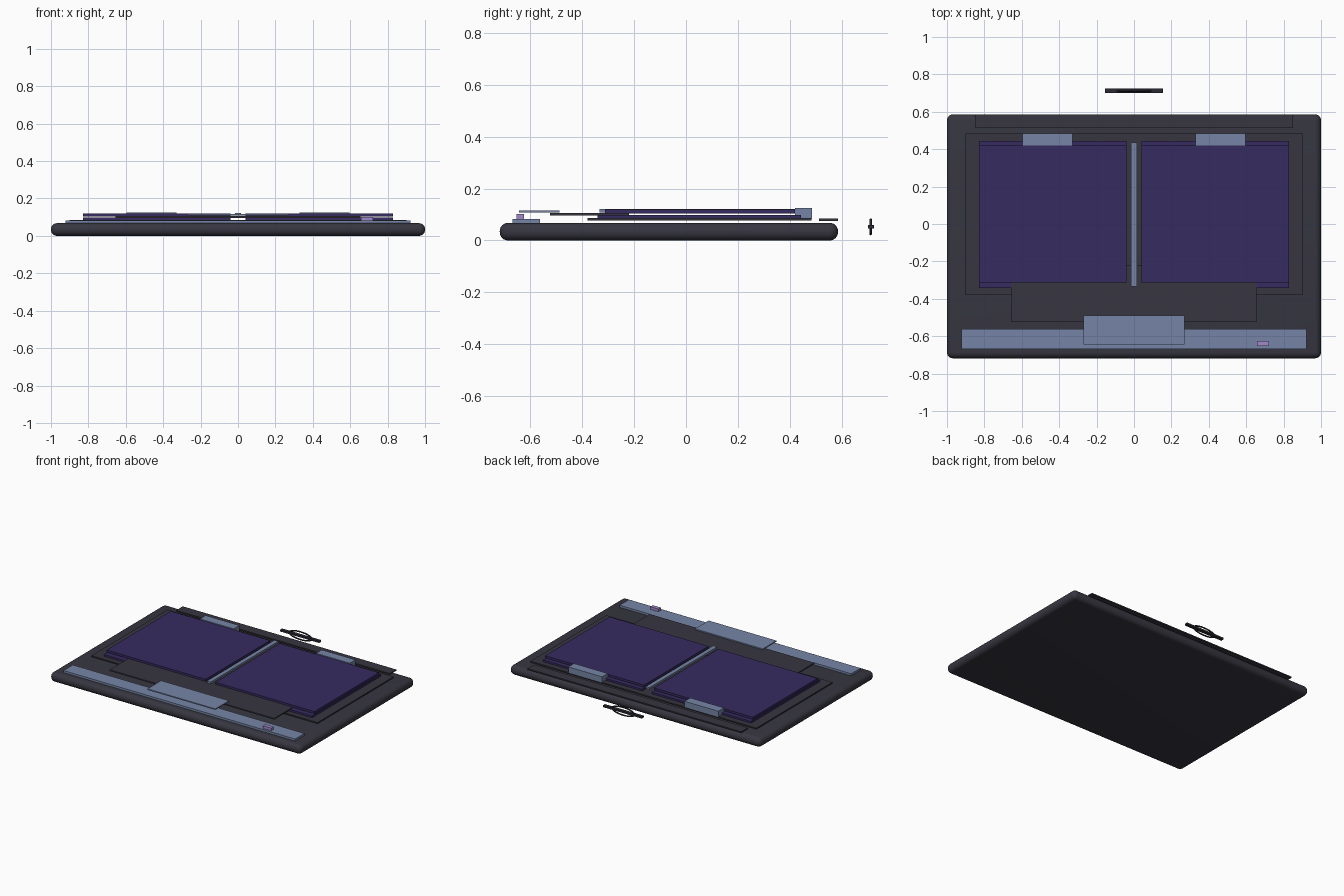
import bpy
import math

if "Cube" in bpy.data.objects:
    bpy.data.objects.remove(bpy.data.objects["Cube"], do_unlink=True)


def material(name, r, g, b):
    m = bpy.data.materials.new(name)
    m.use_nodes = True
    m.diffuse_color = (r, g, b, 1)
    m.node_tree.nodes["Principled BSDF"].inputs["Base Color"].default_value = (r, g, b, 1)
    return m


CHARCOAL = material("charcoal", 0.038, 0.037, 0.052)
PURPLE = material("deep purple", 0.037, 0.024, 0.115)
STEEL = material("steel blue", 0.18, 0.235, 0.38)
LAVENDER = material("lavender", 0.35, 0.25, 0.58)
BLACK = material("near black", 0.023, 0.023, 0.034)


def box(name, mat, x, y, z, bevel=0.0, segments=1):
    """Box spanning the (low, high) ranges x, y and z."""
    spans = (x, y, z)
    bpy.ops.mesh.primitive_cube_add(size=1, location=[(a + b) / 2 for a, b in spans])
    ob = bpy.context.object
    ob.name = name
    ob.scale = [b - a for a, b in spans]
    bpy.ops.object.transform_apply(location=False, rotation=False, scale=True)
    ob.data.materials.append(mat)
    if bevel:
        mod = ob.modifiers.new("rounded edges", "BEVEL")
        mod.width = bevel
        mod.segments = segments
        bpy.ops.object.modifier_apply(modifier=mod.name)
        bpy.ops.object.shade_smooth_by_angle(angle=math.radians(35))
    return ob


# Rounded body slab
box("body", CHARCOAL, (-1, 1), (-0.718, 0.586), (0, 0.068), 0.032, 6)

# Dark plates layered on the body
box("bed_plate", CHARCOAL, (-0.9, 0.9), (-0.38, 0.484), (0.077, 0.086))
box("rear_plate", CHARCOAL, (-0.85, 0.85), (0.512, 0.586), (0.076, 0.085))
box("front_plate", CHARCOAL, (-0.655, 0.655), (-0.524, -0.22), (0.096, 0.105))

# Front strip with its button and the pad above it
box("front_strip", STEEL, (-0.922, 0.922), (-0.668, -0.562), (0.066, 0.083))
box("button", LAVENDER, (0.657, 0.722), (-0.653, -0.625), (0.083, 0.102))
box("front_pad", STEEL, (-0.27, 0.27), (-0.643, -0.488), (0.108, 0.116))

# Paired panels and rear clips
for side, sign in (("left", 1), ("right", -1)):
    def mirrored(a, b):
        return tuple(sorted((sign * a, sign * b)))
    box(side + "_lower_panel", PURPLE, mirrored(0.039, 0.828), (-0.342, 0.444), (0.086, 0.099))
    box(side + "_upper_panel", PURPLE, mirrored(0.039, 0.828), (-0.313, 0.42), (0.104, 0.12))
    box(side + "_rear_clip", STEEL, mirrored(0.328, 0.597), (0.42, 0.485), (0.085, 0.126))

# Divider between the panels
box("divider", STEEL, (-0.015, 0.015), (-0.333, 0.437), (0.108, 0.122))

# Detached bar and oval ring behind the body
box("rear_bar", BLACK, (-0.155, 0.155), (0.701, 0.724), (0.046, 0.059))
curve = bpy.data.curves.new("rear_ring", "CURVE")
curve.dimensions = "3D"
curve.bevel_depth = 0.005
curve.bevel_resolution = 2
count = 32
spline = curve.splines.new("POLY")
spline.points.add(count - 1)
spline.use_cyclic_u = True
for i, p in enumerate(spline.points):
    t = 2 * math.pi * i / count
    p.co = (0.09 * math.cos(t), 0.712, 0.0525 + 0.028 * math.sin(t), 1)
curve.materials.append(BLACK)
ring = bpy.data.objects.new("rear_ring", curve)
bpy.context.collection.objects.link(ring)
